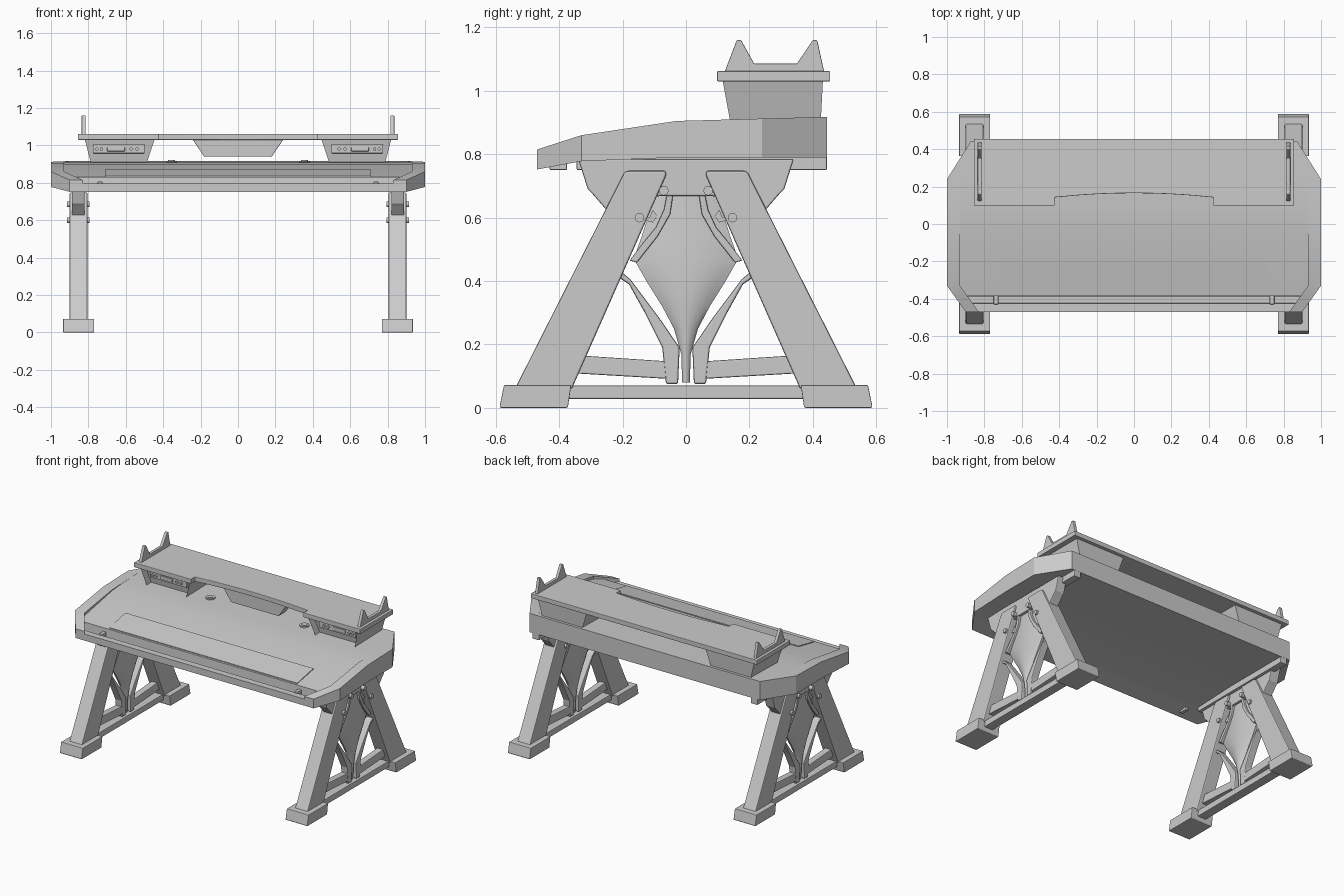
import bpy, bmesh, math
from mathutils import Matrix, Vector

if "Cube" in bpy.data.objects:
    bpy.data.objects.remove(bpy.data.objects["Cube"])


def finish(name, bm, bevel=0.0, mx=False, my=False, smooth=None):
    bmesh.ops.recalc_face_normals(bm, faces=bm.faces[:])
    me = bpy.data.meshes.new(name)
    bm.to_mesh(me)
    bm.free()
    ob = bpy.data.objects.new(name, me)
    bpy.context.collection.objects.link(ob)
    if bevel:
        b = ob.modifiers.new("Bevel", 'BEVEL')
        b.width, b.segments, b.limit_method = bevel, 2, 'ANGLE'
    if mx or my:
        m = ob.modifiers.new("Mirror", 'MIRROR')
        m.use_axis = (mx, my, False)
        m.use_mirror_merge = False
    if smooth:
        bpy.ops.object.select_all(action='DESELECT')
        bpy.context.view_layer.objects.active = ob
        ob.select_set(True)
        bpy.ops.object.shade_smooth_by_angle(angle=math.radians(smooth))
    return ob


def loft(rings):
    """Closed skin through rings of equal length, capped at both ends."""
    bm = bmesh.new()
    vs = [[bm.verts.new(p) for p in r] for r in rings]
    n = len(vs[0])
    for a, b in zip(vs, vs[1:]):
        for i in range(n):
            j = (i + 1) % n
            bm.faces.new((a[i], a[j], b[j], b[i]))
    bm.faces.new(vs[0])
    bm.faces.new(vs[-1][::-1])
    return bm


def prism(name, yz, x0, x1, **kw):
    """Side profile (y, z) extruded along x."""
    return finish(name, loft([[(x, y, z) for y, z in yz] for x in (x0, x1)]), **kw)


def box(name, x, y, z, **kw):
    return prism(name, [(y[0], z[0]), (y[1], z[0]), (y[1], z[1]), (y[0], z[1])], x[0], x[1], **kw)


def cyl(name, loc, r, h, axis, n=16, **kw):
    bm = bmesh.new()
    rot = Vector((0, 0, 1)).rotation_difference(Vector(axis)).to_matrix().to_4x4()
    bmesh.ops.create_cone(bm, cap_ends=True, segments=n, radius1=r, radius2=r, depth=h,
                          matrix=Matrix.Translation(loc) @ rot)
    return finish(name, bm, smooth=40, **kw)


def lerp(tab, y):
    for (a, va), (b, vb) in zip(tab, tab[1:]):
        if y <= b:
            return va + (vb - va) * max(0, y - a) / (b - a)
    return tab[-1][1]


# Desk body: width, rim height, underside and sunken worktop along y
WIDTH = [(-.47, .9), (-.33, 1), (.24, 1), (.445, .87)]
RIM = [(-.47, .815), (-.33, .86), (-.03, .905), (.445, .918)]
UNDER = [(-.47, .752), (-.33, .778), (-.03, .79), (.445, .79)]
FLOOR = [(-.47, .797), (-.425, .797), (-.422, .772), (-.388, .772), (-.385, .83),
         (-.03, .898), (.1, .908), (.445, .9175)]
rings = []
for y in sorted({t[0] for tab in (WIDTH, RIM, UNDER, FLOOR) for t in tab}):
    w, r, u, f = (lerp(t, y) for t in (WIDTH, RIM, UNDER, FLOOR))
    i = w - .07
    rings.append([(-w, y, u), (-w, y, r), (-i, y, r), (-i, y, f),
                  (i, y, f), (i, y, r), (w, y, r), (w, y, u)])
finish("desk_body", loft(rings), smooth=20)

# Work mat lying on the sloping top
prism("work_mat", [(-.375, .83), (-.375, .837), (-.2, .871), (-.2, .86)], -.71, .71)
# Clips on the front rail
box("rail_clip", (.725, .75), (-.43, -.375), (.75, .807), bevel=.004, mx=True)
# Cable grommets
for r, h in ((.03, .012), (.018, .018)):
    cyl("cable_grommet", (.355, .21, .912), r, h, (0, 0, 1), 24, mx=True)

# Monitor shelf with arched front cut-out
front = [(-.855, .098), (-.425, .098), (-.425, .142)]
front += [(x / 10, .165 - .0013 * x * x) for x in range(-4, 5)]
front += [(.425, .142), (.425, .098), (.855, .098), (.855, .455), (-.855, .455)]
finish("monitor_shelf", loft([[(x, y, z) for x, y in front] for z in (1.03, 1.062)]), bevel=.003)

# Pointed fins on the shelf ends
prism("shelf_fin", [(.12, 1.055), (.16, 1.16), (.174, 1.16), (.215, 1.086), (.35, 1.086),
                    (.4, 1.16), (.414, 1.16), (.437, 1.055)], .815, .836, bevel=.003, mx=True)

# Tapered shelf pods with recessed fronts
bm = loft([[(.49, .14, .9), (.785, .14, .9), (.785, .425, .9), (.49, .425, .9)],
           [(.445, .115, 1.035), (.82, .115, 1.035), (.82, .432, 1.035), (.445, .432, 1.035)]])
bm.faces.ensure_lookup_table()
face = min(bm.faces, key=lambda f: f.calc_center_median().y)
bmesh.ops.inset_region(bm, faces=[face], thickness=.014)
bmesh.ops.translate(bm, verts=face.verts[:], vec=(0, .05, 0))
finish("shelf_pod", bm, mx=True)
box("port_panel", (.5, .775), (.16, .19), (.958, 1.005), bevel=.003, mx=True)
box("port_slot", (.605, .7), (.153, .17), (.968, .992), bevel=.004, mx=True)
for x in (.54, .572, .73, .755):
    cyl("port_button", (x, .157, .98), .009, .014, (0, 1, 0), 12, mx=True)

# Trapezoid panel hanging under the shelf centre
finish("centre_panel", loft([[(-.18, y, .94), (.18, y, .94), (.245, y, 1.035), (-.245, y, 1.035)]
                             for y in (.18, .26)]), bevel=.003)

# Leg frames: all parts mirrored left/right, most also front/back
quad = dict(mx=True, my=True)
prism("foot", [(-.588, .005), (-.574, .072), (-.362, .072), (-.372, .005), (-.375, 0), (-.585, 0)],
      .77, .935, bevel=.008, **quad)
prism("leg", [(-.54, .06), (-.36, .06), (-.062, .735), (-.065, .748), (-.185, .748), (-.195, .742)],
      .805, .9, bevel=.006, **quad)
box("foot_beam", (.82, .885), (-.38, .38), (.028, .07), bevel=.004, mx=True)
prism("lower_brace", [(-.37, .11), (-.03, .09), (-.03, .145), (-.345, .166)], .83, .875,
      bevel=.004, **quad)
box("top_rail", (.8, .85), (-.345, .444), (.75, .8), bevel=.004, mx=True)
prism("top_bracket", [(-.34, .785), (-.31, .69), (-.295, .675), (-.23, .6), (-.18, .66), (-.08, .668),
                      (.08, .668), (.18, .66), (.23, .6), (.295, .675), (.31, .69), (.34, .785)],
      .82, .888, bevel=.005, mx=True)
for y, z in ((-.07, .685), (-.147, .6)):
    cyl("bolt", (.853, y, z), .015, .12, (1, 0, 0), 12, **quad)

# Leaf-shaped shield between the legs, bulging on both sides
rings = []
for z, w, b in ((.7, .08, .01), (.62, .115, .014), (.54, .14, .02), (.47, .165, .025),
                (.4, .125, .028), (.32, .075, .026), (.25, .038, .02), (.17, .015, .012), (.08, .012, .008)):
    us = [k / 5 for k in range(-5, 6)]
    rings.append([(.853 + s * (.006 + b * (1 - u * u)), w * u, z)
                  for s in (1, -1) for u in (us if s > 0 else us[::-1])])
finish("leaf_shield", loft(rings), mx=True, smooth=50)

# Curved hooks above and bent stems below the shield
prism("hook", [(-.04, .675), (-.05, .61), (-.09, .54), (-.155, .458), (-.178, .465), (-.14, .515),
               (-.095, .57), (-.07, .625), (-.06, .675)], .822, .884, bevel=.004, **quad)
prism("hook_tip", [(-.16, .6), (-.105, .585), (-.09, .605), (-.105, .625), (-.115, .6), (-.15, .62)],
      .835, .87, **quad)
prism("stem", [(-.205, .43), (-.175, .405), (-.085, .285), (-.02, .19), (-.025, .075), (-.063, .075),
               (-.075, .19), (-.13, .3), (-.18, .39), (-.21, .41)], .828, .878, bevel=.006, **quad)
